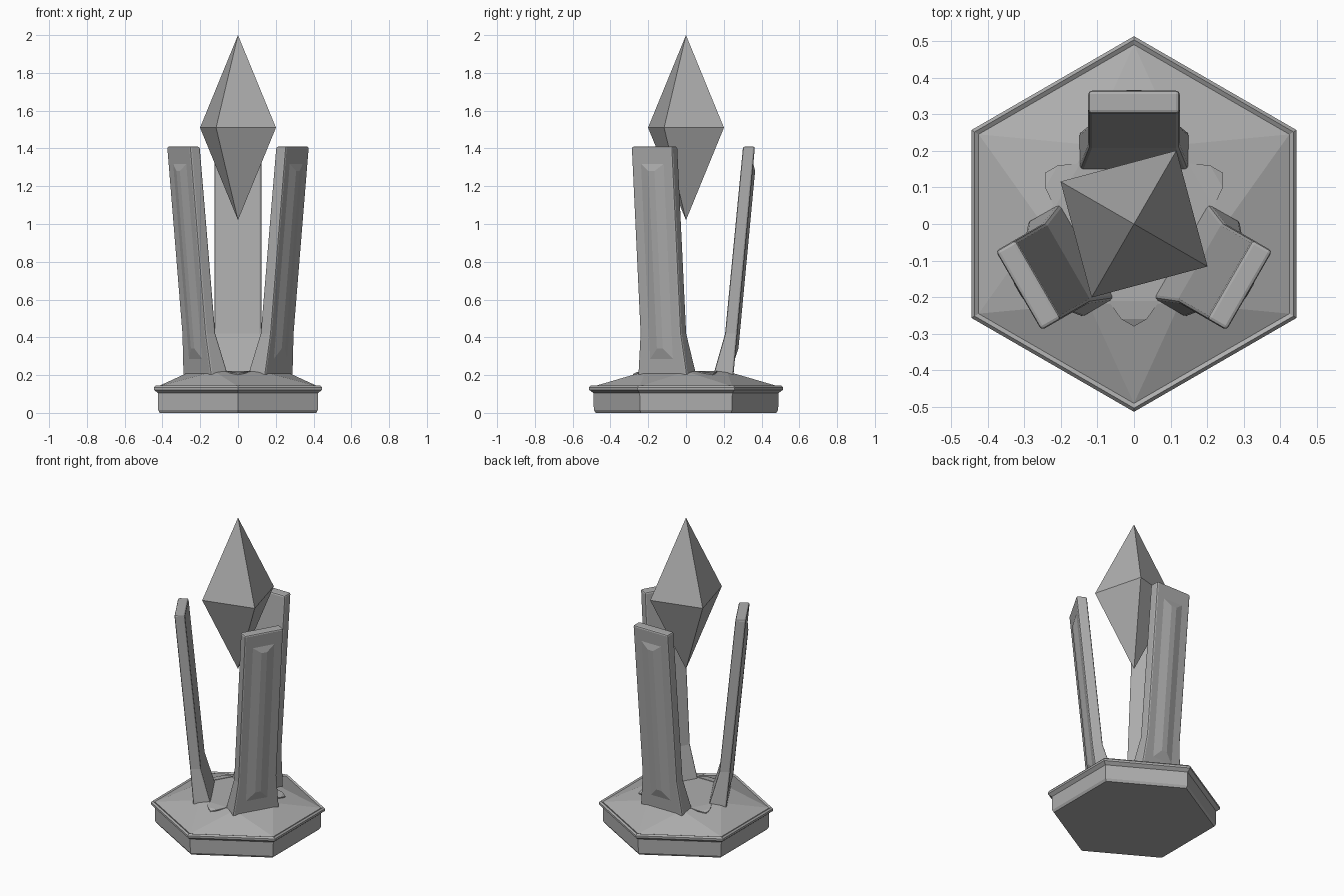
import bpy, bmesh, math
from mathutils import Matrix, Vector

cube = bpy.data.objects.get("Cube")
if cube:
    bpy.data.objects.remove(cube, do_unlink=True)

# One stone grey for everything
stone = bpy.data.materials.new("stone_grey")
stone.use_nodes = True
colour = (0.42, 0.42, 0.42, 1)
stone.diffuse_color = colour
bsdf = stone.node_tree.nodes["Principled BSDF"]
bsdf.inputs["Base Color"].default_value = colour
bsdf.inputs["Roughness"].default_value = 0.8


def ring(radius, z, count=6, turn=0.0):
    """Points of a regular polygon, starting at the angle turn."""
    return [Vector((radius * math.cos(turn + i * math.tau / count),
                    radius * math.sin(turn + i * math.tau / count), z))
            for i in range(count)]


def loft(name, rings, angle=0.0, bevel=0.0):
    """Skin matching rings of points, cap both ends and turn about z."""
    bm = bmesh.new()
    loops = [[bm.verts.new(p) for p in r] for r in rings]
    for low, high in zip(loops, loops[1:]):
        n = len(low)
        for i in range(n):
            j = (i + 1) % n
            bm.faces.new((low[i], low[j], high[j], high[i]))
    bm.faces.new(list(reversed(loops[0])))
    bm.faces.new(loops[-1])
    bmesh.ops.remove_doubles(bm, verts=bm.verts, dist=1e-5)
    return finish(name, bm, angle, bevel)


def finish(name, bm, angle=0.0, bevel=0.0):
    bmesh.ops.recalc_face_normals(bm, faces=bm.faces)
    bm.transform(Matrix.Rotation(angle, 4, "Z"))
    mesh = bpy.data.meshes.new(name)
    bm.to_mesh(mesh)
    bm.free()
    mesh.materials.append(stone)
    obj = bpy.data.objects.new(name, mesh)
    bpy.context.collection.objects.link(obj)
    if bevel:
        mod = obj.modifiers.new("soft_edges", "BEVEL")
        mod.width = bevel
        mod.segments = 2
        mod.limit_method = "ANGLE"
        mod.angle_limit = math.radians(40)
    return obj


def hull(name, points, angle=0.0):
    bm = bmesh.new()
    for p in points:
        bm.verts.new(p)
    bmesh.ops.convex_hull(bm, input=bm.verts)
    return finish(name, bm, angle)


# Hexagonal plinth with a flared rim
POINT = math.pi / 2
profile = [(0.478, 0), (0.488, 0.015), (0.49, 0.105), (0.513, 0.122),
           (0.513, 0.135), (0.503, 0.145), (0.49, 0.138)]
loft("plinth", [ring(r, z, 6, POINT) for r, z in profile])

# Faceted cap: the upper hexagon is turned against the lower one
hull("plinth_cap", ring(0.49, 0.125, 6, POINT) + ring(0.49, 0.14, 6, POINT)
     + ring(0.25, 0.22, 6, 0))

# Three leaning pillars, each drawn at the back and turned into place
# Sections: half width, inner y, outer y, height
sections = [(0.15, 0.14, 0.25, 0.18), (0.148, 0.15, 0.253, 0.22),
            (0.125, 0.207, 0.272, 0.42), (0.125, 0.302, 0.365, 1.41)]


def outer_y(z):
    """Outer face of a pillar at a height."""
    return 0.272 + (z - 0.42) * (0.365 - 0.272) / (1.41 - 0.42)


for side, turn in (("back", 0), ("right", 120), ("left", 240)):
    angle = math.radians(turn)
    loft(side + "_pillar",
         [[(-w, a, z), (w, a, z), (w, b, z), (-w, b, z)]
          for w, a, b, z in sections], angle, bevel=0.01)

    # Low raised ridge on the outer face
    panel = []
    for w, z, lift in ((0.085, 0.27, -0.004), (0.085, 1.33, -0.004),
                       (0.018, 0.34, 0.013), (0.018, 1.28, 0.013)):
        panel += [(x, outer_y(z) + lift, z) for x in (-w, w)]
    hull(side + "_ridge", panel, angle)

    # Small wedge on the plinth between the pillars
    hull(("front", "back_left", "back_right")[turn // 120] + "_wedge",
         [(-0.07, -0.21, 0.223), (0.07, -0.21, 0.223), (0.035, -0.26, 0.216),
          (-0.035, -0.26, 0.216), (0, -0.28, 0.206), (-0.07, -0.21, 0.2),
          (0.07, -0.21, 0.2), (0, -0.28, 0.19)], angle)

# Floating four-sided crystal
hull("crystal", ring(0.232, 1.51, 4, math.radians(-30))
     + [Vector((0, 0, 1.02)), Vector((0, 0, 2.0))])
